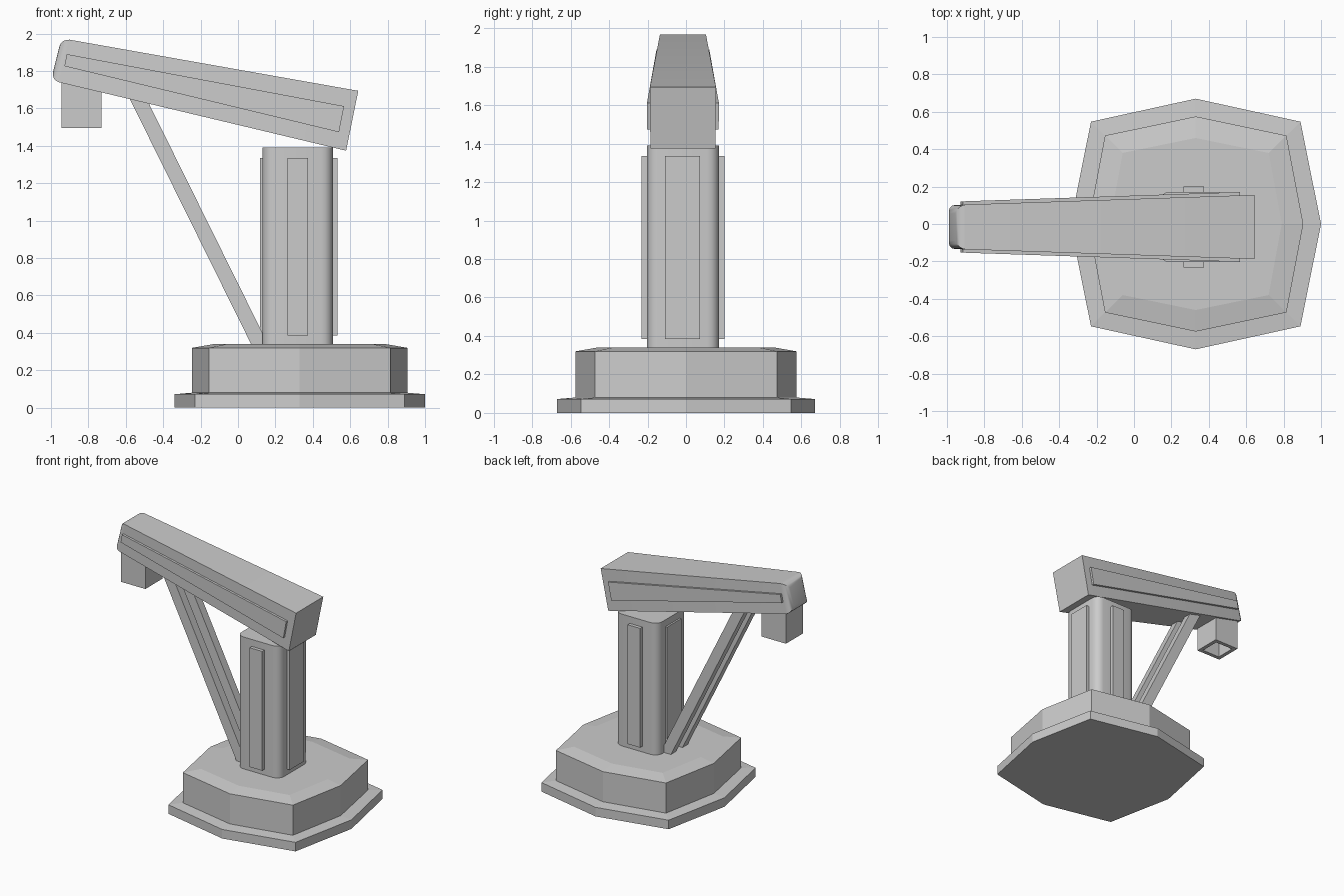
import bpy, bmesh, math

if "Cube" in bpy.data.objects:
    bpy.data.objects.remove(bpy.data.objects["Cube"])

YC = -0.016  # shared centre line of column, arm and brace


def finish(name, bm, smooth=False):
    bmesh.ops.recalc_face_normals(bm, faces=bm.faces)
    me = bpy.data.meshes.new(name)
    bm.to_mesh(me)
    bm.free()
    ob = bpy.data.objects.new(name, me)
    bpy.context.collection.objects.link(ob)
    if smooth:
        bpy.ops.object.select_all(action='DESELECT')
        ob.select_set(True)
        bpy.context.view_layer.objects.active = ob
        bpy.ops.object.shade_smooth_by_angle(angle=math.radians(35))
    return ob


def loft(rings):
    """Skin closed rings of equal length and cap both ends."""
    bm = bmesh.new()
    rs = [[bm.verts.new(p) for p in r] for r in rings]
    n = len(rs[0])
    for a, b in zip(rs, rs[1:]):
        for i in range(n):
            j = (i + 1) % n
            bm.faces.new((a[i], a[j], b[j], b[i]))
    bm.faces.new(rs[0][::-1])
    bm.faces.new(rs[-1])
    return bm


def box(x0, x1, y0, y1, z0, z1):
    return loft([[(x0, y0, z), (x1, y0, z), (x1, y1, z), (x0, y1, z)] for z in (z0, z1)])


def side_prism(pts, y0, y1):
    """Extrude an x-z outline between two y values (numbers or functions of x)."""
    f = lambda y, x: y(x) if callable(y) else y
    return loft([[(x, f(y, x), z) for x, z in pts] for y in (y0, y1)])


# stepped octagonal base
def octagon(r, dx, dy, z):
    pts = [(r, 0), (dx, dy), (0, r), (-dx, dy), (-r, 0), (-dx, -dy), (0, -r), (dx, -dy)]
    return [(0.33 + x, y, z) for x, y in pts]


finish("base", loft([
    octagon(0.67, 0.56, 0.547, 0),
    octagon(0.67, 0.56, 0.547, 0.072),
    octagon(0.575, 0.485, 0.473, 0.08),
    octagon(0.575, 0.485, 0.473, 0.32),
    octagon(0.46, 0.39, 0.38, 0.34)]))

# column with rounded vertical edges
CX, H = 0.319, 0.188
bm = box(CX - H, CX + H, YC - H, YC + H, 0.33, 1.39)
edges = [e for e in bm.edges if abs(e.verts[0].co.z - e.verts[1].co.z) > 0.5]
bmesh.ops.bevel(bm, geom=edges, offset=0.06, segments=4, profile=0.5, affect='EDGES')
finish("column", bm, True)

# raised panels on the four column faces
P = 0.216
for s, label in ((-1, "a"), (1, "b")):
    ys = sorted((YC + s * 0.15, YC + s * P))
    finish("column_panel_y_" + label, box(0.265, 0.375, *ys, 0.385, 1.335))
    xs = sorted((CX + 0.005 + s * 0.15, CX + 0.005 + s * 0.207))
    finish("column_panel_x_" + label, box(*xs, -0.108, 0.073, 0.385, 1.335))


# tapered arm with rounded top edges
def half(x):
    return 0.117 + (x + 0.98) / 1.58 * 0.053


bm = side_prism([(-1.0, 1.75), (0.578, 1.374), (0.643, 1.694), (-0.944, 1.975)],
                lambda x: YC - half(x), lambda x: YC + half(x))
bm.faces.ensure_lookup_table()
bmesh.ops.recalc_face_normals(bm, faces=bm.faces)
top = max(bm.faces, key=lambda f: f.calc_center_median().z)
bmesh.ops.bevel(bm, geom=list(top.edges), offset=0.045, segments=4, profile=0.5, affect='EDGES')
finish("arm", bm, True)

# raised panels along the arm sides
outline = [(-0.928, 1.826), (0.54, 1.473), (0.567, 1.612), (-0.915, 1.89)]
for s, label in ((-1, "front"), (1, "back")):
    finish("arm_panel_" + label, side_prism(
        outline,
        lambda x: YC + s * (half(x) - 0.02),
        lambda x: YC + s * (half(x) + 0.018)))

# twin brace rods
for s, label in ((-1, "front"), (1, "back")):
    ys = sorted((YC + s * 0.04, YC + s * 0.105))
    finish("brace_" + label, side_prism(
        [(0.08, 0.32), (0.17, 0.32), (-0.508, 1.69), (-0.598, 1.69)], *ys))

# hollow square head, open at the bottom
HX, HW = -0.8375, 0.1075


def square(h, z):
    return [(HX + a * h, YC + b * h, z) for a, b in ((-1, -1), (1, -1), (1, 1), (-1, 1))]


finish("head", loft([square(HW, 1.76), square(HW, 1.495),
                     square(HW - 0.03, 1.495), square(HW - 0.03, 1.70)]))
